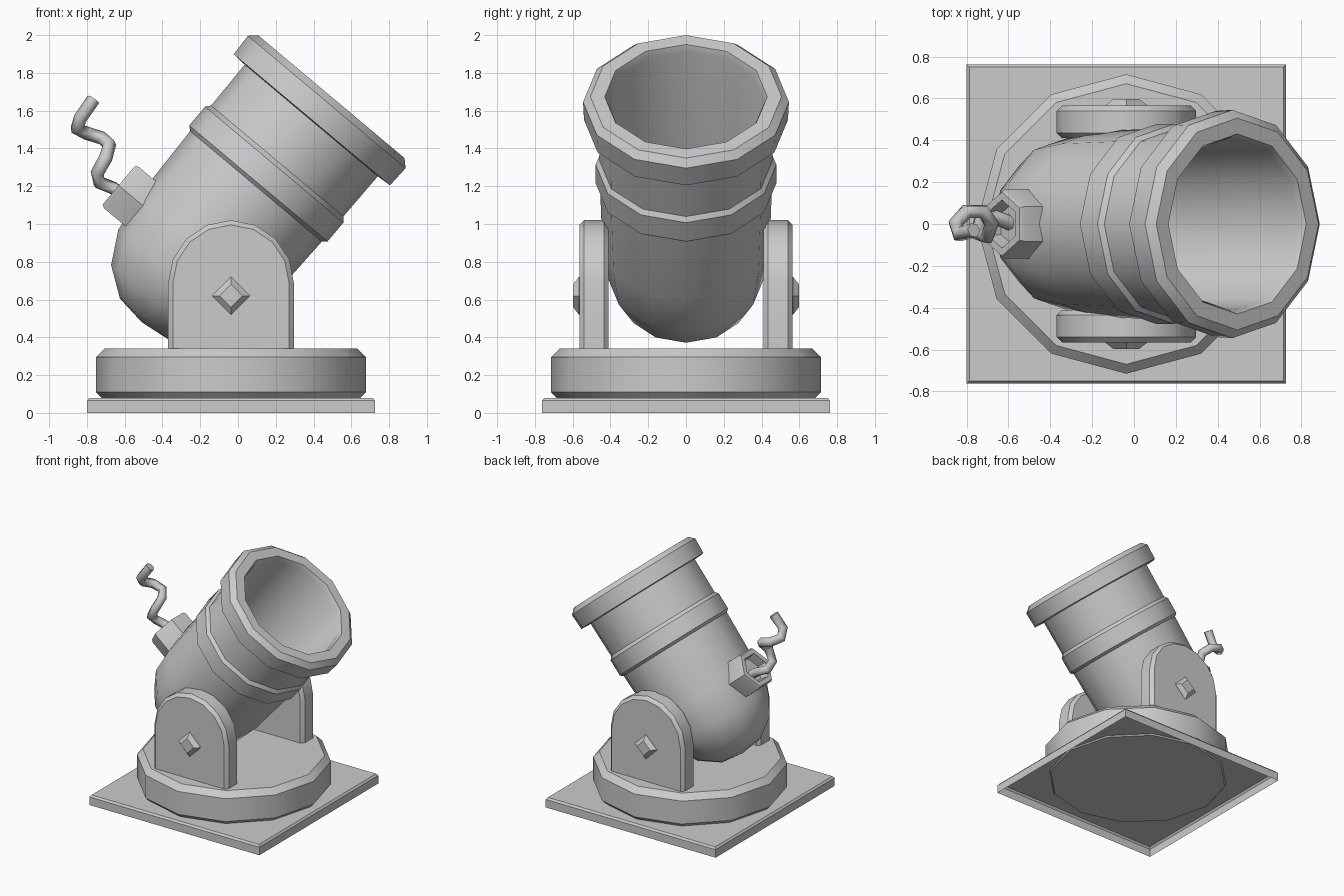
import bpy, bmesh
from math import sin, cos, pi, radians, sqrt
from mathutils import Matrix, Vector

if "Cube" in bpy.data.objects:
    bpy.data.objects.remove(bpy.data.objects["Cube"])

CX = -0.037                                    # centre line of the mount
TILT = radians(40)
AXIS = Vector((sin(TILT), 0, cos(TILT)))       # barrel direction
PERP = Vector((-cos(TILT), 0, sin(TILT)))      # up and back from the barrel


def finish(name, bm, angle=35):
    bmesh.ops.recalc_face_normals(bm, faces=bm.faces)
    me = bpy.data.meshes.new(name)
    bm.to_mesh(me)
    bm.free()
    for p in me.polygons:
        p.use_smooth = True
    me.set_sharp_from_angle(angle=radians(angle))
    ob = bpy.data.objects.new(name, me)
    bpy.context.collection.objects.link(ob)
    return ob


def frame(xa, ya, za, origin):
    m = Matrix((xa, ya, za)).transposed().to_4x4()
    m.translation = origin
    return m


def lathe(name, profile, sides, matrix, turn=0.0):
    """Revolve (radius, height) points around local z."""
    bm = bmesh.new()
    rings = []
    for r, h in profile:
        if r == 0:
            rings.append([bm.verts.new((0, 0, h))] * sides)
        else:
            rings.append([bm.verts.new((r * cos(turn + 2 * pi * i / sides),
                                        r * sin(turn + 2 * pi * i / sides), h))
                          for i in range(sides)])
    for a, b in zip(rings, rings[1:]):
        for i in range(sides):
            j = (i + 1) % sides
            quad = list(dict.fromkeys((a[i], a[j], b[j], b[i])))
            bm.faces.new(quad)
    bm.transform(matrix)
    return finish(name, bm)


# square ground plate, open underneath
q = sqrt(2)
mount = Matrix.Translation((CX, 0, 0))
lathe("ground_plate", [(0.762 * q, 0), (0.762 * q, 0.065), (0.75 * q, 0.08), (0, 0.08)],
      4, mount, pi / 4)

# twelve-sided turntable
lathe("turntable", [(0, 0.07), (0.675, 0.07), (0.715, 0.11), (0.715, 0.295),
                    (0.67, 0.34), (0, 0.34)], 12, mount)


# arched side brackets and their pins
def arch(inset):
    r = 0.333 - inset
    pts = [(-r, 0.335)]
    pts += [(-r * cos(pi * i / 8), 0.687 + r * sin(pi * i / 8)) for i in range(9)]
    return pts + [(r, 0.335)]


for side, s in (("front", -1), ("back", 1)):
    bm = bmesh.new()
    rings = [[bm.verts.new((CX + x, s * y, z)) for x, z in arch(inset)]
             for y, inset in ((0.41, 0.025), (0.435, 0), (0.54, 0), (0.565, 0.025))]
    n = len(rings[0])
    for a, b in zip(rings, rings[1:]):
        for i in range(n):
            j = (i + 1) % n
            bm.faces.new((a[i], a[j], b[j], b[i]))
    bm.faces.new(rings[0])
    bm.faces.new(rings[-1])
    finish(side + "_bracket", bm, 30)
    lathe(side + "_pin", [(0, 0.55), (0.1, 0.55), (0.1, 0.567), (0.06, 0.598), (0, 0.598)], 4,
          frame((1, 0, 0), (0, 0, 1), (0, s, 0), (CX, 0, 0.62)))

# barrel: rounded breech, middle band, muzzle ring, hollow bore
barrel = [(0, 0.04), (0.17, 0.062), (0.32, 0.168), (0.41, 0.334), (0.443, 0.56),
          (0.455, 0.98), (0.478, 1.0), (0.478, 1.13), (0.457, 1.155), (0.46, 1.435),
          (0.54, 1.44), (0.545, 1.563), (0.506, 1.6), (0.43, 1.6), (0.415, 1.56),
          (0.405, 0.75), (0.35, 0.55), (0.2, 0.44), (0, 0.41)]
lathe("barrel", barrel, 12, frame(PERP, (0, 1, 0), AXIS, PERP * 0.698))

# hexagonal fuse socket with a recess
lathe("fuse_socket", [(0, 1.05), (0.165, 1.05), (0.165, 1.24), (0.153, 1.258), (0.115, 1.258),
                      (0.1, 1.19), (0, 1.19)], 6,
      frame((0, 1, 0), AXIS, PERP, AXIS * 0.517))

# coiled fuse
path = [(-0.58, 0, 1.13), (-0.66, 0.03, 1.19), (-0.735, 0.01, 1.22), (-0.745, -0.045, 1.27),
        (-0.70, -0.06, 1.35), (-0.68, 0, 1.42), (-0.72, 0.06, 1.455), (-0.80, 0.06, 1.48),
        (-0.853, 0, 1.505), (-0.835, -0.05, 1.56), (-0.765, -0.03, 1.66)]
cu = bpy.data.curves.new("fuse", "CURVE")
cu.dimensions = "3D"
cu.bevel_depth = 0.036
cu.bevel_resolution = 1
cu.use_fill_caps = True
sp = cu.splines.new("POLY")
sp.points.add(len(path) - 1)
for pt, co in zip(sp.points, path):
    pt.co = (*co, 1)
sp.use_smooth = True
bpy.context.collection.objects.link(bpy.data.objects.new("fuse", cu))
